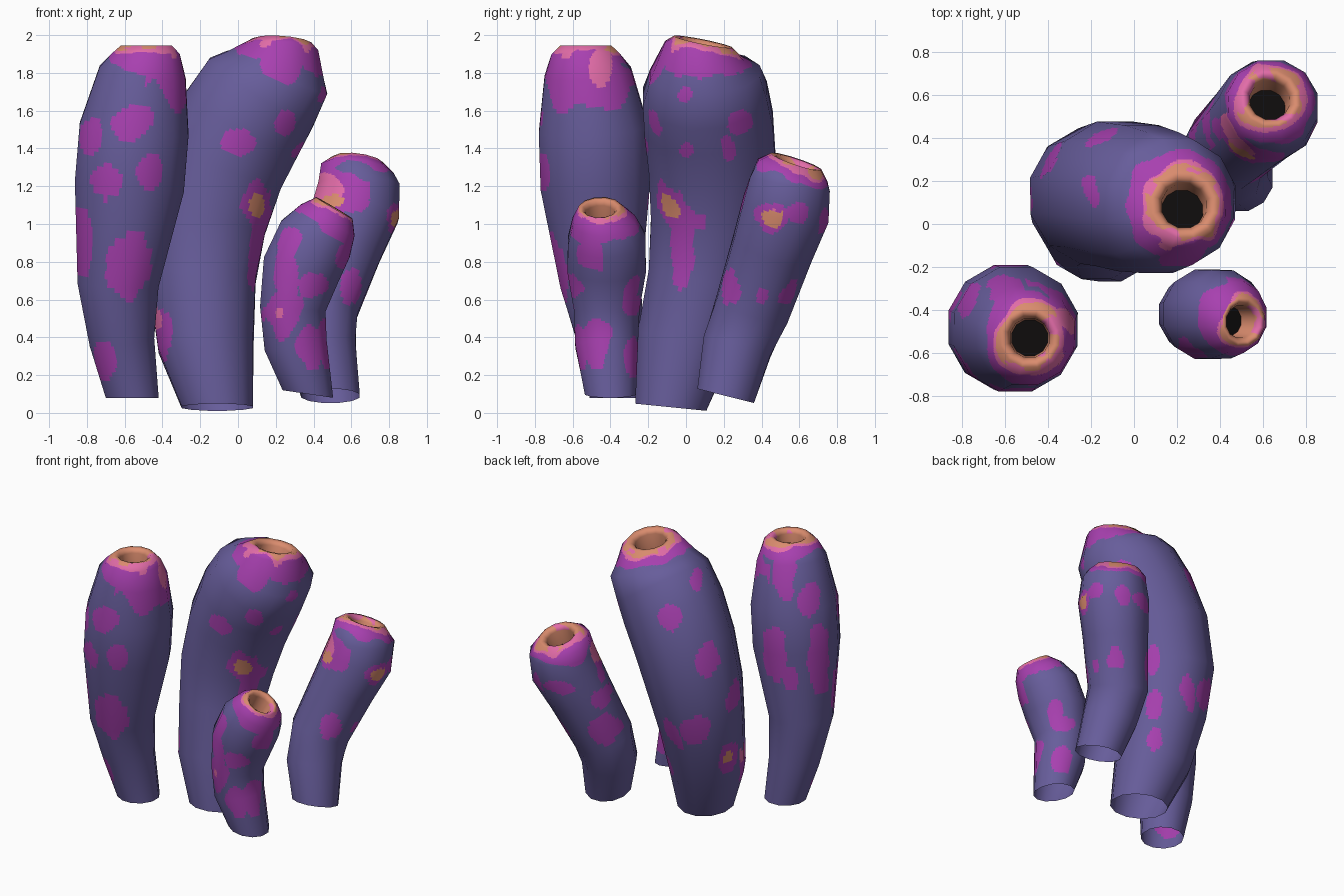
import bpy, math
from mathutils import Vector, noise

if "Cube" in bpy.data.objects:
    bpy.data.objects.remove(bpy.data.objects["Cube"])

SIDES, SUB = 12, 12         # coarse outline sides, paint cells per coarse cell


def material(name, rgb):
    m = bpy.data.materials.new(name)
    lin = [((c / 255 + 0.055) / 1.055) ** 2.4 for c in rgb]
    m.diffuse_color = (*lin, 1)
    m.use_nodes = True
    m.node_tree.nodes["Principled BSDF"].inputs["Base Color"].default_value = m.diffuse_color
    return m


MATS = [material("dusky violet", (103, 93, 155)),
        material("magenta", (168, 64, 176)),
        material("pink", (226, 108, 168)),
        material("coral orange", (218, 140, 110)),
        material("hollow black", (14, 12, 12))]
VIOLET, MAGENTA, PINK, CORAL, BLACK = range(5)


def ring(c, t, r):
    """Coarse polygon of radius r around centre c, perpendicular to t."""
    u = Vector((0, 1, 0)).cross(t).normalized()
    v = t.cross(u)
    angs = [2 * math.pi * (k + 0.5) / SIDES for k in range(SIDES)]
    return [c + r * (math.cos(a) * u + math.sin(a) * v) for a in angs]


def lerp_grid(grid, i, j):
    """Bilinear sample of the coarse grid at fine indices i, j."""
    a, fa = divmod(i, SUB)
    b, fb = divmod(j, SUB)
    a2, b2 = min(a + 1, len(grid) - 1), (b + 1) % SIDES
    b %= SIDES
    fa, fb = fa / SUB, fb / SUB
    return grid[a][b].lerp(grid[a][b2], fb).lerp(grid[a2][b].lerp(grid[a2][b2], fb), fa)


def in_spot(p, n, spot):
    """Spot = view azimuth, across, height, half width, half height."""
    az, u, z, ru, rz = spot
    a = math.radians(az)
    if n.x * math.cos(a) + n.y * math.sin(a) < 0.1:
        return False
    across = -p.x * math.sin(a) + p.y * math.cos(a)
    d = math.hypot((across - u) / ru, (p.z - z) / rz)
    return d < 1 + 0.35 * noise.noise(p * 9)


def tube(name, path, base, top, bands, spots, pink_cores=(), coral_cores=()):
    base, top = Vector(base).normalized(), Vector(top).normalized()
    pts = [Vector(p[:3]) for p in path]
    m = len(pts)
    # outer wall rings, then lip, hole edge and hole floor
    grid = []
    for i, c in enumerate(pts):
        t = (pts[min(i + 1, m - 1)] - pts[max(i - 1, 0)]).normalized()
        if i == 0:
            t = base
        if i >= m - 2:
            t = top
        grid.append(ring(c, t, path[i][3]))
    c, R = pts[-1], path[-1][3]
    for down, f in ((0.005, 0.8), (0.03, 0.67), (0.14, 0.62)):
        grid.append(ring(c - top * down, top, R * f))
    # smooth normals of the coarse shape
    last = len(grid) - 1
    norms = []
    for i in range(last + 1):
        row = []
        for k in range(SIDES):
            along = grid[min(i + 1, last)][k] - grid[max(i - 1, 0)][k]
            around = grid[i][(k + 1) % SIDES] - grid[i][k - 1]
            row.append(around.cross(along).normalized())
        norms.append(row)
    rows, cols = last * SUB + 1, SIDES * SUB
    verts, vn, faces, mats = [], [], [], []
    for i in range(rows):
        for j in range(cols):
            verts.append(lerp_grid(grid, i, j))
            vn.append(lerp_grid(norms, i, j).normalized())
    for i in range(rows - 1):
        for j in range(cols):
            j2 = (j + 1) % cols
            f = (i * cols + j, i * cols + j2, (i + 1) * cols + j2, (i + 1) * cols + j)
            faces.append(f)
            p = (verts[f[0]] + verts[f[2]]) / 2
            n = vn[f[0]]
            # mouth colours by distance from the hole, then spots
            d = (p - c).length / R + 0.35 * noise.noise(p * 8)
            patch = noise.noise(p * 11 + Vector((5, 2, 7)))
            if i >= (m - 1) * SUB:
                col = PINK if patch > 0.3 and i < (m + 1) * SUB else CORAL
            elif d < bands[0]:
                col = PINK if patch > 0.1 else CORAL
            elif d < bands[1]:
                col = PINK
            elif any(in_spot(p, n, s) for s in coral_cores):
                col = CORAL
            elif any(in_spot(p, n, s) for s in pink_cores):
                col = PINK
            elif d < bands[2] or any(in_spot(p, n, s) for s in spots):
                col = MAGENTA
            else:
                col = VIOLET
            mats.append(col)
    # dark hole floor; the base stays open
    s = len(verts)
    verts += [verts[(rows - 1) * cols + j].copy() for j in range(cols)]
    vn += [top] * cols
    faces.append(list(range(s, s + cols)))
    mats.append(BLACK)
    me = bpy.data.meshes.new(name)
    me.from_pydata(verts, [], faces)
    for mt in MATS:
        me.materials.append(mt)
    me.polygons.foreach_set("material_index", mats)
    me.polygons.foreach_set("use_smooth", [True] * len(faces))
    me.update()
    me.normals_split_custom_set_from_vertices([tuple(n) for n in vn])
    bpy.context.collection.objects.link(bpy.data.objects.new(name, me))


F, RT, BL, BR = -90, 0, 125, 45      # view azimuths: front, right, back left, back right

# tall tube on the left
tube("left_tube",
     [(-.56, -.37, .08, .145), (-.615, -.40, .38, .178), (-.635, -.45, .68, .222),
      (-.575, -.48, 1.2, .30), (-.55, -.49, 1.5, .30), (-.505, -.52, 1.8, .238),
      (-.49, -.53, 1.9, .188), (-.485, -.53, 1.945, .14)], (0, 0, 1), (0, 0, 1),
     (1.15, 1.3, 1.7),
     [(F, -.56, 1.54, .12, .10), (F, -.77, 1.46, .06, .10), (F, -.70, 1.23, .08, .10),
      (F, -.47, 1.27, .07, .10), (F, -.58, .79, .13, .19), (F, -.70, .28, .06, .11),
      (F, -.82, .90, .05, .20), (F, -.32, 1.74, .08, .15), (RT, -.51, 1.75, .25, .13),
      (BL, .66, 1.76, .08, .13), (BL, .59, 1.23, .09, .19), (BL, .84, 1.60, .07, .12),
      (BL, .90, 1.17, .07, .28), (BL, .71, 1.04, .05, .10)],
     pink_cores=[(RT, -.46, 1.83, .06, .10)])

# large leaning tube in the middle
tube("centre_tube",
     [(-.11, -.08, .03, .195), (-.17, -.01, .36, .262), (-.19, .08, .70, .293),
      (-.17, .13, 1.0, .328), (-.09, .14, 1.3, .348), (.02, .12, 1.53, .353),
      (.12, .10, 1.69, .34), (.205, .10, 1.80, .30), (.22, .09, 1.925, .212),
      (.235, .09, 1.965, .16)], (0, .1, 1), (.08, .2, 1),
     (1.12, 1.22, 1.75),
     [(F, 0, 1.43, .09, .07), (F, .25, 1.54, .06, .07), (F, .24, 1.87, .11, .13),
      (F, .10, 1.10, .08, .13), (F, -.40, .42, .05, .15), (RT, 0, 1.68, .04, .04),
      (RT, .29, 1.54, .06, .07), (RT, 0, 1.39, .04, .04), (RT, .22, 1.40, .04, .06),
      (RT, -.02, .85, .07, .18), (RT, -.04, 1.05, .05, .14), (BL, -.11, 1.61, .08, .09),
      (BL, .07, 1.80, .04, .06), (BL, .15, 1.31, .08, .13), (BL, .05, .79, .11, .12),
      (BL, .28, .53, .07, .12), (BL, .32, 1.0, .05, .10), (BR, .15, .92, .05, .10),
      (BR, .15, .62, .06, .09), (BR, .15, .39, .05, .08), (BR, .38, .75, .05, .12)],
     pink_cores=[(F, -.43, .50, .03, .06)],
     coral_cores=[(F, .10, 1.10, .04, .07), (BL, .28, .53, .04, .05)])

# medium tube at the back right
tube("back_right_tube",
     [(.49, .21, .09, .16), (.44, .27, .35, .19), (.435, .35, .55, .205),
      (.55, .46, .88, .222), (.625, .53, 1.08, .24), (.64, .55, 1.21, .222),
      (.63, .565, 1.28, .20), (.635, .585, 1.33, .142)], (0, .25, 1), (.12, .3, .9),
     (1.12, 1.25, 1.6),
     [(F, .60, .66, .06, .09), (F, .83, 1.02, .04, .08), (F, .53, 1.17, .16, .12),
      (RT, .46, 1.03, .08, .09), (RT, .24, .62, .04, .04), (RT, .40, .62, .03, .04),
      (BL, -.85, 1.02, .11, .06), (BL, -.54, .69, .11, .11), (BL, -.57, .91, .08, .07),
      (BL, -.57, 1.12, .03, .12), (BR, -.17, 1.06, .05, .05), (BR, .01, 1.01, .05, .07),
      (BR, -.05, .63, .06, .07)],
     pink_cores=[(F, .47, 1.19, .08, .07), (RT, .46, 1.03, .04, .05)],
     coral_cores=[(F, .84, 1.02, .03, .05), (F, .50, 1.12, .06, .03)])

# small tube at the front right
tube("front_right_tube",
     [(.37, -.40, .10, .14), (.305, -.42, .36, .172), (.29, -.42, .55, .18),
      (.335, -.42, .76, .215), (.41, -.42, .92, .212), (.475, -.435, 1.02, .17),
      (.51, -.455, 1.085, .115)], (.15, 0, 1), (.5, -.03, .85),
     (1.0, 1.12, 1.75),
     [(F, .26, .72, .07, .15), (F, .24, .54, .10, .13), (F, .39, .68, .08, .07),
      (F, .38, .35, .08, .12), (F, .27, .90, .06, .08), (F, .56, .82, .04, .07),
      (RT, -.50, .85, .07, .08), (RT, -.29, .58, .05, .07), (RT, -.48, .38, .08, .13),
      (RT, -.28, .28, .04, .10), (RT, -.30, 1.0, .06, .06), (BR, -.67, 1.0, .05, .05),
      (BR, -.52, .65, .06, .07), (BR, -.49, .33, .06, .07)],
     pink_cores=[(F, .22, .53, .02, .03)])
